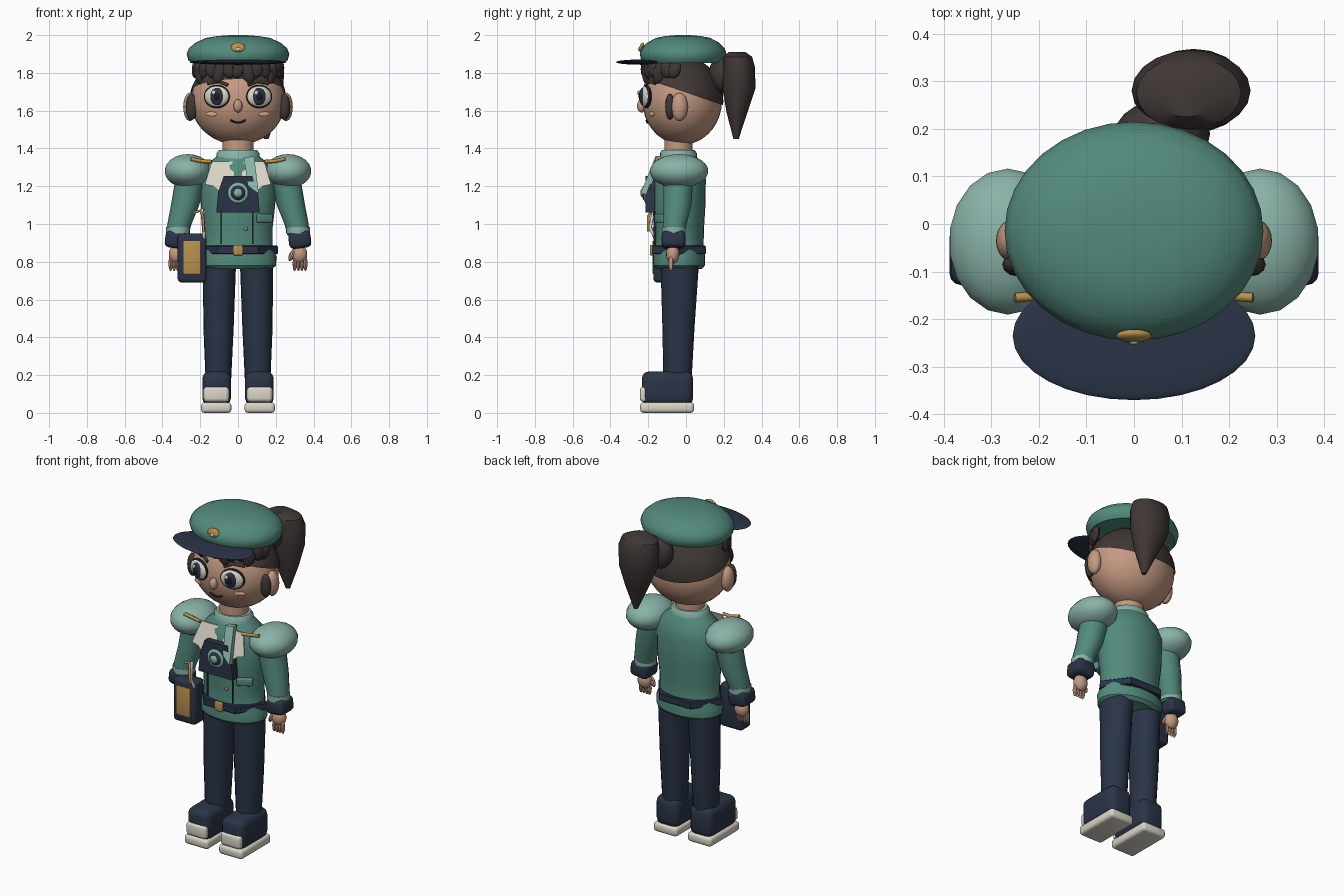
import bpy, bmesh, math
from mathutils import Matrix, Euler, Vector

cube = bpy.data.objects.get("Cube")
if cube:
    bpy.data.objects.remove(cube, do_unlink=True)


def material(name, hex_code):
    def linear(v):
        return v / 12.92 if v < .04 else ((v + .055) / 1.055) ** 2.4
    rgb = [linear(c / 255) for c in bytes.fromhex(hex_code)]
    mat = bpy.data.materials.new(name)
    mat.use_nodes = True
    mat.diffuse_color = (*rgb, 1)
    shader = next(n for n in mat.node_tree.nodes if n.type == 'BSDF_PRINCIPLED')
    shader.inputs["Base Color"].default_value = (*rgb, 1)
    return mat


GREEN = material("jacket green", "538A7D")
MINT = material("light green", "8AB3A8")
NAVY = material("navy", "2A3447")
SKIN = material("skin", "C49A82")
HAIR = material("dark brown", "3F3735")
GOLD = material("gold", "B8914F")
WHITE = material("off white", "DAD5C8")
BLACK = material("near black", "1B1B20")
BLUSH = material("blush", "DCA48E")


def finish(name, bm, mat, angle=40):
    bmesh.ops.recalc_face_normals(bm, faces=bm.faces)
    mesh = bpy.data.meshes.new(name)
    bm.to_mesh(mesh)
    bm.free()
    mesh.materials.append(mat)
    mesh.polygons.foreach_set("use_smooth", [True] * len(mesh.polygons))
    mesh.set_sharp_from_angle(angle=math.radians(angle))
    obj = bpy.data.objects.new(name, mesh)
    bpy.context.collection.objects.link(obj)
    return obj


def ellipsoid(name, loc, radii, mat, rot=(0, 0, 0), seg=20, cut=None):
    bm = bmesh.new()
    place = Matrix.LocRotScale(Vector(loc), Euler(rot), Vector(radii))
    bmesh.ops.create_uvsphere(bm, u_segments=seg, v_segments=seg // 2 + 2, radius=1, matrix=place)
    if cut:  # keep only the side the plane normal points to
        bmesh.ops.bisect_plane(bm, geom=bm.verts[:] + bm.edges[:] + bm.faces[:],
                               plane_co=cut[0], plane_no=cut[1], clear_inner=True)
    return finish(name, bm, mat)


def box(name, loc, size, mat, bevel=.01, rot=(0, 0, 0)):
    bm = bmesh.new()
    bmesh.ops.create_cube(bm, size=1, matrix=Matrix.Diagonal((*size, 1)))
    bmesh.ops.bevel(bm, geom=bm.edges[:], offset=bevel, segments=3, profile=.5, affect='EDGES')
    bm.transform(Matrix.LocRotScale(Vector(loc), Euler(rot), None))
    return finish(name, bm, mat)


def loft(name, rings, mat, n=24):
    """Stack horizontal ellipses given as x, y, z, x radius, y radius."""
    bm = bmesh.new()
    loops = []
    for x, y, z, rx, ry in rings:
        turn = [math.tau * i / n for i in range(n)]
        loops.append([bm.verts.new((x + rx * math.cos(a), y + ry * math.sin(a), z)) for a in turn])
    for low, high in zip(loops, loops[1:]):
        for i in range(n):
            j = (i + 1) % n
            bm.faces.new((low[i], low[j], high[j], high[i]))
    bm.faces.new(loops[0])
    bm.faces.new(loops[-1])
    return finish(name, bm, mat)


def plate(name, outline, y, mat, thick=.009, slope=0, side=1):
    """Upright slab with an x-z outline, leaning by slope."""
    bm = bmesh.new()
    face = bm.faces.new([bm.verts.new((side * x, y + slope * (z - 1.2), z)) for x, z in outline])
    grown = bmesh.ops.extrude_face_region(bm, geom=[face])["geom"]
    moved = [v for v in grown if isinstance(v, bmesh.types.BMVert)]
    bmesh.ops.translate(bm, verts=moved, vec=(0, thick, 0))
    return finish(name, bm, mat)


def cord(name, points, radius, mat):
    curve = bpy.data.curves.new(name, 'CURVE')
    curve.dimensions = '3D'
    curve.bevel_depth = radius
    curve.bevel_resolution = 2
    curve.use_fill_caps = True
    spline = curve.splines.new('POLY')
    spline.points.add(len(points) - 1)
    for point, co in zip(spline.points, points):
        point.co = (*co, 1)
    curve.materials.append(mat)
    bpy.context.collection.objects.link(bpy.data.objects.new(name, curve))


# Head, neck and hair
HEAD, HEAD_R = (0, -.02, 1.65), (.25, .21, .23)


def face_y(x, z):
    return HEAD[1] - HEAD_R[1] * math.sqrt(1 - (x / HEAD_R[0]) ** 2 - ((z - HEAD[2]) / HEAD_R[2]) ** 2)


ellipsoid("head", HEAD, HEAD_R, SKIN, seg=32)
loft("neck", [(0, -.04, z, .082, .075) for z in (1.35, 1.47)], SKIN)
ellipsoid("hair_cap", HEAD, [r + .008 for r in HEAD_R], HAIR, seg=32,
          cut=((0, -.13, 1.74), (0, .34, 1)))
for i in range(13):
    a = math.radians(-78 + 13 * i)
    drop = .03 * (i % 3 == 1)
    ellipsoid("fringe_lock", (.23 * math.sin(a), -.02 - .2 * math.cos(a), 1.82 - drop / 2),
              (.036, .02, .05 + drop / 2), HAIR, rot=(0, .3 * (-1) ** i, a), seg=8)
loft("ponytail", [(.15, .265, 1.45, .012, .014), (.14, .27, 1.59, .07, .055),
                  (.125, .28, 1.72, .115, .088), (.12, .28, 1.83, .125, .085),
                  (.115, .275, 1.885, .11, .075), (.11, .27, 1.91, .06, .045)], HAIR, 20)
ellipsoid("ponytail_root", (.06, .19, 1.79), (.1, .07, .1), HAIR)
ellipsoid("nose", (0, -.235, 1.625), (.024, .025, .035), SKIN, seg=14)
cord("mouth", [(x, face_y(x, z) - .003, z) for x, z in
               ((-.04, 1.55), (-.02, 1.54), (0, 1.536), (.02, 1.54), (.04, 1.55))], .005, BLACK)

for s, side in ((1, "left_"), (-1, "right_")):
    ellipsoid(side + "ear", (s * .255, -.035, 1.62), (.035, .045, .075), SKIN)
    ellipsoid(side + "sideburn", (s * .245, -.085, 1.62), (.032, .025, .07), HAIR, seg=12)
    # Eyes, layered from the rim outwards
    for part, depth, rx, rz, ry, mat in (("eye_rim", .004, .072, .062, .022, BLACK),
                                         ("eye_white", .008, .067, .056, .026, WHITE),
                                         ("iris", .022, .04, .046, .018, NAVY),
                                         ("pupil", .03, .022, .027, .014, BLACK)):
        x, z = s * .112, 1.675
        ellipsoid(side + part, (x, face_y(x, z) - depth, z), (rx, ry, rz), mat, rot=(0, 0, s * .28))
    x = s * .112 - .015
    ellipsoid(side + "eye_glint", (x, face_y(x, 1.69) - .04, 1.695), (.011, .008, .013), WHITE, seg=10)
    cord(side + "brow", [(s * x, face_y(x, z) - .004, z) for x, z in
                         ((.055, 1.735), (.1, 1.755), (.16, 1.745))], .009, HAIR)
    x = s * .14
    ellipsoid(side + "cheek", (x, face_y(x, 1.582), 1.582), (.034, .007, .013), BLUSH, rot=(0, 0, s * .4))

# Cap
loft("cap_crown", [(0, -.015, z, r, r * .845) for z, r in
                   ((1.852, .25), (1.87, .264), (1.9, .272), (1.93, .26), (1.96, .225),
                    (1.985, .17), (1.995, .11), (2, .04))], GREEN, 32)
ellipsoid("cap_visor", (0, -.235, 1.857), (.255, .135, .014), NAVY, seg=32)
ellipsoid("cap_badge", (0, -.235, 1.935), (.038, .012, .026), GOLD, rot=(-.3, 0, 0))
ellipsoid("cap_badge_gem", (0, -.246, 1.925), (.012, .008, .01), WHITE, seg=10)

# Jacket
loft("jacket", [(0, -.037, z, rx, ry) for z, rx, ry in
                ((.762, .18, .12), (.78, .202, .137), (.83, .203, .138), (.88, .182, .13),
                 (.97, .182, .132), (1.1, .197, .14), (1.24, .2, .142), (1.31, .17, .125),
                 (1.37, .1, .085))], GREEN, 28)
loft("collar", [(0, -.04, z, r, r * .86) for z, r in ((1.34, .115), (1.375, .113), (1.392, .1))], MINT)
loft("belt", [(0, -.037, z, r, r * .78) for z, r in ((.84, .205), (.845, .212), (.88, .212), (.885, .205))],
     NAVY, 6)
box("belt_buckle", (0, -.183, .862), (.05, .016, .056), GOLD, .005)
for x in (-.09, .08):
    box("jacket_seam", (x, -.165, .98), (.006, .012, .17), NAVY, .002)
ellipsoid("jacket_button", (.042, -.172, .975), (.01, .008, .01), GOLD, seg=10)
box("pocket_flap", (.14, -.135, 1.03), (.09, .03, .045), GREEN, .008, (0, 0, .5))

# Neckerchief and chest camera
for s, side in ((1, "left_"), (-1, "right_")):
    plate(side + "lapel", ((.03, 1.33), (.14, 1.33), (.175, 1.21), (.13, 1.2), (.085, 1.16), (.02, 1.26)),
          -.195, WHITE, slope=.35, side=s)
plate("scarf_tail", ((.03, 1.35), (.085, 1.36), (.11, 1.16), (.055, 1.2)), -.225, MINT, .03, .4)
plate("camera_body", ((-.115, 1.06), (.115, 1.06), (.105, 1.17), (.075, 1.255), (-.075, 1.255),
                      (-.105, 1.17)), -.215, NAVY, .05)
for part, y, r, mat in (("lens_ring", -.212, .056, MINT), ("lens_glass", -.221, .038, NAVY),
                        ("lens_center", -.229, .024, MINT)):
    ellipsoid(part, (0, y, 1.165), (r, .013, r), mat)

for s, side in ((1, "left_"), (-1, "right_")):
    # Arms
    ellipsoid(side + "shoulder_puff", (s * .265, -.037, 1.28), (.125, .155, .09), MINT, seg=18)
    cord(side + "shoulder_braid", [(s * .14, -.16, 1.33), (s * .19, -.15, 1.332), (s * .25, -.155, 1.345)],
         .01, GOLD)
    loft(side + "sleeve", [(s * x, y, z, r, r) for x, y, z, r in
                           ((.32, -.065, .94, .058), (.31, -.06, 1, .064), (.28, -.045, 1.1, .075),
                            (.25, -.04, 1.25, .08))], GREEN, 18)
    loft(side + "sleeve_band", [(s * .317, -.064, z, .063, .063) for z in (.95, .985)], MINT, 18)
    box(side + "cuff", (s * .327, -.066, .917), (.118, .125, .09), NAVY, .025, (0, s * -.12, 0))
    # Hands
    ellipsoid(side + "palm", (s * .325, -.07, .84), (.043, .036, .05), SKIN, seg=14)
    for i in range(4):
        ellipsoid(side + "finger", (s * (.3 + .019 * i), -.08, .79), (.011, .014, .04), SKIN, seg=8)
    ellipsoid(side + "thumb", (s * .284, -.085, .835), (.014, .015, .034), SKIN, rot=(0, s * .4, 0), seg=8)
    # Legs and boots
    loft(side + "trouser_leg", [(s * x, y, z, rx, ry) for x, y, z, rx, ry in
                                ((.104, -.045, .18, .068, .075), (.103, -.04, .45, .08, .085),
                                 (.098, -.033, .8, .088, .102))], NAVY, 20)
    box(side + "boot", (s * .113, -.098, .13), (.152, .272, .18), NAVY, .04)
    box(side + "boot_sole", (s * .115, -.1, .028), (.16, .285, .056), WHITE, .018)
    box(side + "toe_cap", (s * .115, -.222, .098), (.134, .045, .08), WHITE, .018)

# Hip bag with its strap
box("hip_bag", (-.243, -.125, .82), (.152, .095, .26), NAVY, .02)
box("hip_bag_panel", (-.243, -.172, .823), (.092, .009, .175), GOLD, .003)
cord("bag_strap", [(-.18, -.15, .9), (-.182, -.19, .98), (-.19, -.17, 1.08)], .009, WHITE)
cord("bag_hook", [(-.235, -.17, 1.06), (-.2, -.18, 1.07), (-.185, -.2, 1.04), (-.182, -.2, .96)], .007, GOLD)
